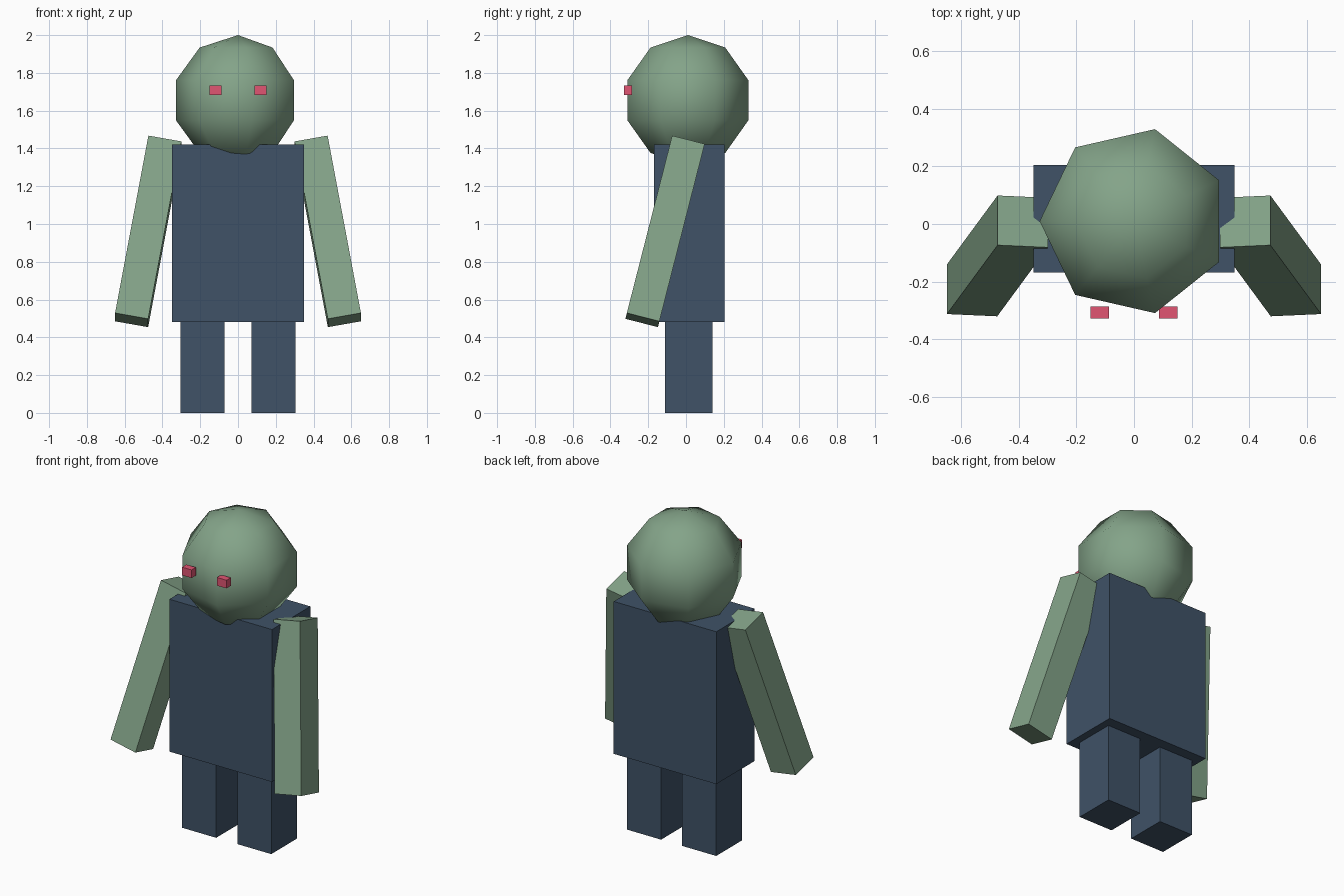
import bpy, bmesh
from math import pi, atan2
from mathutils import Matrix, Vector

if "Cube" in bpy.data.objects:
    bpy.data.objects.remove(bpy.data.objects["Cube"])


def material(name, rgb):
    mat = bpy.data.materials.new(name)
    mat.diffuse_color = (*rgb, 1)
    mat.use_nodes = True
    mat.node_tree.nodes["Principled BSDF"].inputs["Base Color"].default_value = mat.diffuse_color
    return mat


SKIN = material("green_skin", (0.23, 0.37, 0.25))
CLOTH = material("navy_cloth", (0.05, 0.085, 0.135))
GLOW = material("red_eye", (0.75, 0.09, 0.17))


def finish(bm, name, mat):
    mesh = bpy.data.meshes.new(name)
    bm.to_mesh(mesh)
    bm.free()
    mesh.materials.append(mat)
    obj = bpy.data.objects.new(name, mesh)
    bpy.context.collection.objects.link(obj)
    return obj


def box(name, centre, size, mat, rot=Matrix.Identity(4), mirror=False):
    bm = bmesh.new()
    bmesh.ops.create_cube(bm, size=1)
    scale = Matrix.Diagonal((*size, 1))
    bm.transform(Matrix.Translation(centre) @ rot @ scale)
    obj = finish(bm, name, mat)
    if mirror:
        mod = obj.modifiers.new("mirror", 'MIRROR')
        mod.use_axis[0] = True
        mod.use_mirror_merge = False
    return obj


# Torso and legs
box("torso", (0, 0.018, 0.95), (0.70, 0.374, 0.94), CLOTH)
box("legs", (0.188, 0.015, 0.24), (0.232, 0.25, 0.48), CLOTH, mirror=True)

# Arms, swung outward and forward
tilt = Matrix.Rotation(-0.25, 4, 'X') @ Matrix.Rotation(-0.18, 4, 'Y')
box("arms", (0.475, -0.111, 0.961), (0.178, 0.178, 0.985), SKIN, tilt, True)

# Head: seven-sided sphere with one corner pointing to -x
bm = bmesh.new()
bmesh.ops.create_uvsphere(bm, u_segments=7, v_segments=5, radius=0.345)
corner = next(v.co for v in bm.verts if v.co.xy.length > 0.1)
turn = Matrix.Rotation(pi - atan2(corner.y, corner.x), 4, 'Z')
bm.transform(Matrix.Translation((0, 0.01, 1.655)) @ turn)
for f in bm.faces:
    f.smooth = True
finish(bm, "head", SKIN)

# Eyes
box("eyes", (0.119, -0.308, 1.707), (0.065, 0.042, 0.05), GLOW, mirror=True)
